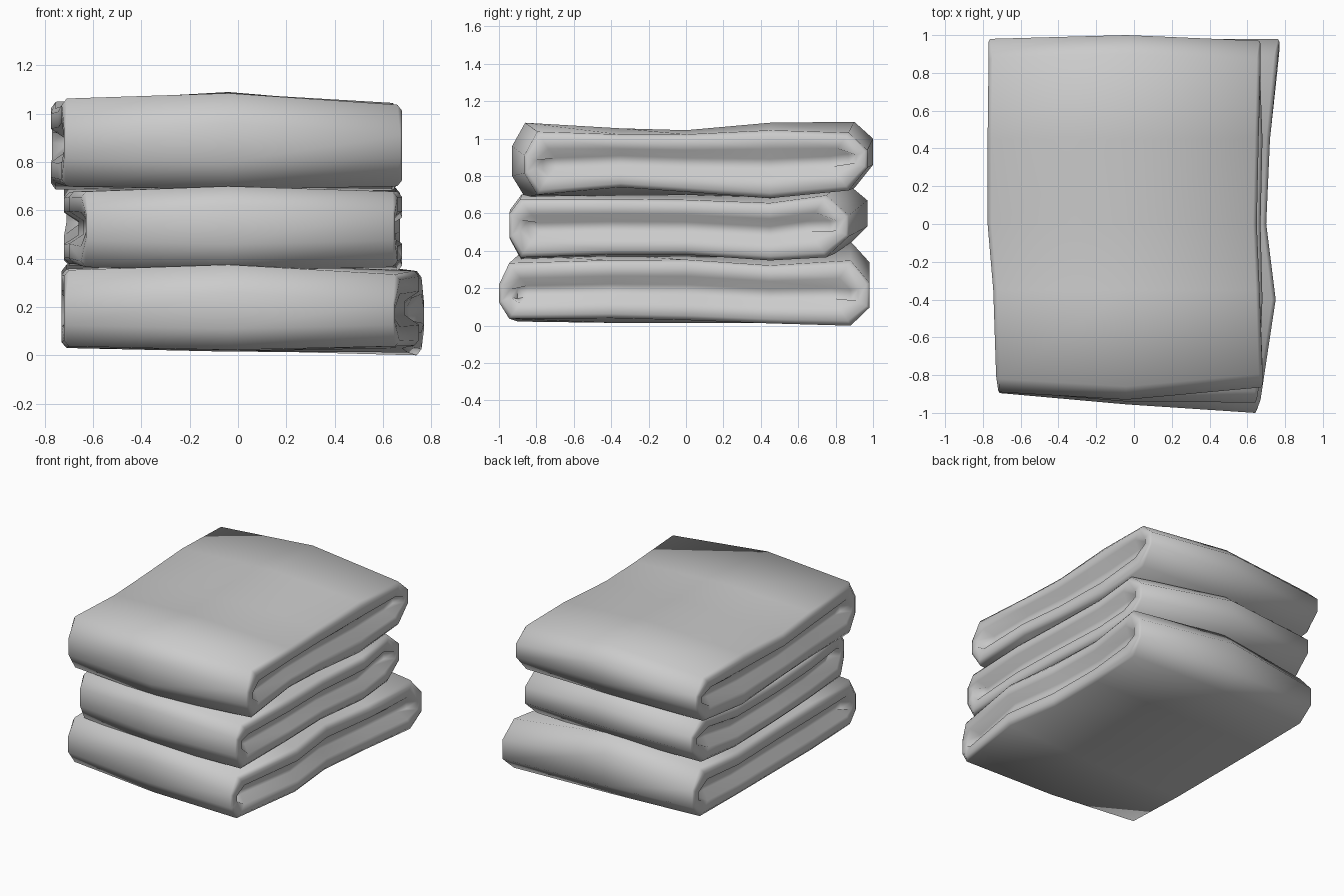
import bpy, bmesh

if "Cube" in bpy.data.objects:
    bpy.data.objects.remove(bpy.data.objects["Cube"])

# Each towel: centre columns (y, z low, z high) from front fold to back fold,
# side outlines (x per column), and per-end tweaks
# (front y shift, back y shift, back drop of underside, back drop of top, front drop of top, sag lift)
TOWELS = {
    "bottom_towel": dict(
        cols=[(-.955, .11, .26), (-.90, .022, .375), (-.4, .015, .38), (0, .015, .375),
              (.45, .015, .385), (.88, .02, .45), (.98, .12, .34)],
        left=[-.72, -.72, -.73, -.73, -.73, -.73, -.73],
        right=[.65, .67, .75, .70, .72, .76, .77],
        ends=[(.06, -.02, 0, .06, 0, 0), (-.045, 0, .04, .09, .02, .01)]),
    "middle_towel": dict(
        cols=[(-.94, .46, .62), (-.88, .35, .70), (-.4, .365, .70), (0, .365, .695),
              (.45, .365, .705), (.85, .41, .77), (.97, .53, .67)],
        left=[-.63, -.65, -.70, -.72, -.72, -.72, -.71],
        right=[.65, .66, .68, .67, .68, .67, .67],
        ends=[(.05, -.02, .02, .02, 0, 0), (-.005, -.10, .07, .06, 0, 0)]),
    "top_towel": dict(
        cols=[(-.93, .80, .96), (-.86, .685, 1.085), (-.35, .69, 1.055), (0, .70, 1.045),
              (.45, .68, 1.085), (.90, .735, 1.09), (1.0, .86, 1.0)],
        left=[-.72, -.73, -.745, -.775, -.775, -.77, -.77],
        right=[.68, .68, .665, .65, .66, .67, .67],
        ends=[(.04, -.02, .02, .03, 0, 0), (.065, -.03, .03, .04, .03, .035)]),
}


def ring(bm, xs, cols):
    top = [bm.verts.new((x, y, hi)) for x, (y, lo, hi) in zip(xs, cols)]
    low = [bm.verts.new((x, y, lo)) for x, (y, lo, hi) in zip(xs, cols)]
    return top + low[::-1]


def end_columns(cols, front, back, drop_lo, drop_hi, front_drop, lift):
    out = []
    for i, (y, lo, hi) in enumerate(cols):
        shift = front if y < -.8 else back if y > .8 else 0
        b, f = max(0, y), max(0, -y)
        out.append((y + shift, lo + .015 - b * drop_lo + (lift if i == 2 else 0),
                    hi - .022 - b * drop_hi - f * front_drop))
    return out


def squeeze(cols, s, inset, half=None):
    # shrink towards the mid line and pull the folded ends inwards
    out = []
    for y, lo, hi in cols:
        m, h = (lo + hi) / 2, half or (hi - lo) / 2 * s
        if abs(y) > .7:
            y -= inset if y > 0 else -inset
        out.append((y, m - h, m + h))
    return out


def towel(name, cols, left, right, ends):
    bm = bmesh.new()
    sides = []
    for xs, tweak, sgn in ((left, ends[0], -1), (right, ends[1], 1)):
        e = end_columns(cols, *tweak)
        edge_x = [x - sgn * (.008 if i in (0, len(xs) - 1) else .02) for i, x in enumerate(xs)]
        # slot floor, inner lip, outer lip, outer edge
        sides.append([
            ring(bm, [x - sgn * .06 for x in xs], squeeze(e, 0, .10, .028)),
            ring(bm, xs, squeeze(e, .45, .06)),
            ring(bm, xs, squeeze(e, .85, .015)),
            ring(bm, edge_x, e)])
    mid = ring(bm, [-.04] * len(cols), cols)
    rings = sides[0] + [mid] + sides[1][::-1]
    n = len(mid)
    for a, b in zip(rings, rings[1:]):
        for i in range(n):
            j = (i + 1) % n
            bm.faces.new((a[i], a[j], b[j], b[i]))
    # floors of the two fold slots
    for r in (rings[0], rings[-1]):
        for k in range(n // 2 - 1):
            bm.faces.new((r[k], r[k + 1], r[n - 2 - k], r[n - 1 - k]))
    bmesh.ops.recalc_face_normals(bm, faces=bm.faces)
    me = bpy.data.meshes.new(name)
    bm.to_mesh(me)
    bm.free()
    ob = bpy.data.objects.new(name, me)
    bpy.context.collection.objects.link(ob)
    bpy.ops.object.select_all(action='DESELECT')
    ob.select_set(True)
    bpy.context.view_layer.objects.active = ob
    bpy.ops.object.shade_smooth_by_angle(angle=1.3)


for name, data in TOWELS.items():
    towel(name, **data)
